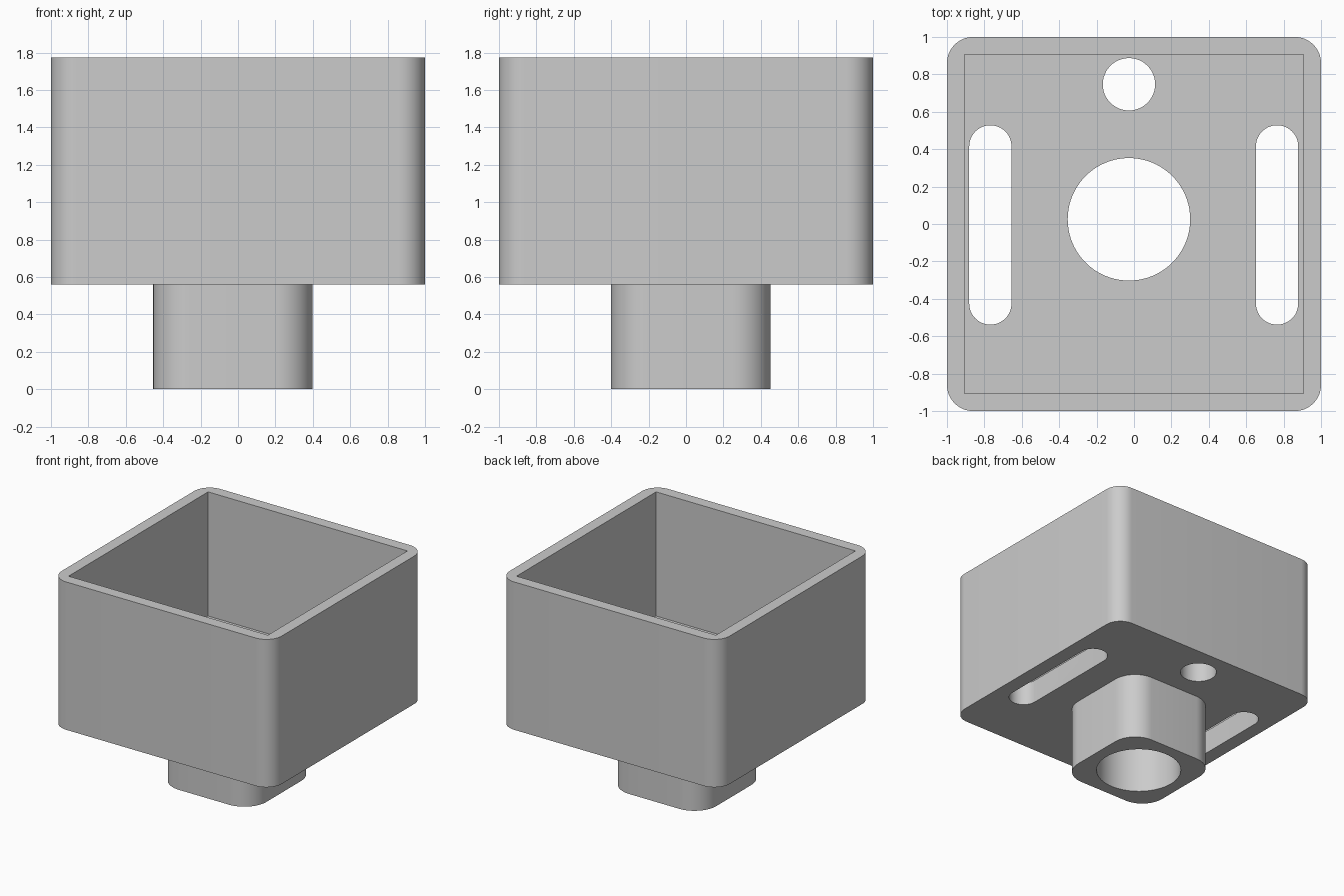
import bpy, bmesh
from math import cos, sin, pi, radians

cube = bpy.data.objects.get("Cube")
if cube:
    bpy.data.objects.remove(cube, do_unlink=True)

grey = bpy.data.materials.new("plain grey")
grey.use_nodes = True
colour = (0.6, 0.6, 0.6, 1)
grey.diffuse_color = colour
grey.node_tree.nodes["Principled BSDF"].inputs["Base Color"].default_value = colour


def prism(name, x, y, width, depth, radius, bottom, top, steps=12):
    """Upright prism with a rounded rectangle outline; radius 0 keeps sharp corners."""
    bm = bmesh.new()
    corners = [(1, 1), (-1, 1), (-1, -1), (1, -1)]
    verts = []
    for i, (sx, sy) in enumerate(corners):
        cx = x + sx * (width / 2 - radius)
        cy = y + sy * (depth / 2 - radius)
        for k in range(steps + 1):
            a = (i + k / steps) * pi / 2
            verts.append(bm.verts.new((cx + radius * cos(a), cy + radius * sin(a), bottom)))
    bm.faces.new(verts)
    bmesh.ops.remove_doubles(bm, verts=bm.verts[:], dist=0.0005)
    base = bm.faces[:]
    up = bmesh.ops.extrude_face_region(bm, geom=base, use_keep_orig=True)
    for v in up["geom"]:
        if isinstance(v, bmesh.types.BMVert):
            v.co.z = top
    bmesh.ops.recalc_face_normals(bm, faces=bm.faces[:])
    mesh = bpy.data.meshes.new(name)
    bm.to_mesh(mesh)
    bm.free()
    mesh.materials.append(grey)
    obj = bpy.data.objects.new(name, mesh)
    bpy.context.collection.objects.link(obj)
    return obj


def combine(target, tool, operation):
    """Apply a boolean with the tool, then discard the tool."""
    mod = target.modifiers.new(operation.lower(), "BOOLEAN")
    mod.operation = operation
    mod.solver = "EXACT"
    mod.object = tool
    tool.hide_render = True
    bpy.context.view_layer.objects.active = target
    bpy.ops.object.modifier_apply(modifier=mod.name)
    bpy.data.objects.remove(tool, do_unlink=True)


BASE, FLOOR, TOP = 0.56, 0.755, 1.775
HUB_X, HUB_Y = -0.027, 0.025

# Open box with rounded outer corners and a square cavity
box = prism("open_box", 0, 0, 2, 2, 0.14, BASE, TOP)
combine(box, prism("cavity", 0, 0, 1.812, 1.812, 0, FLOOR, TOP + 0.2), "DIFFERENCE")

# Rounded square socket under the floor
combine(box, prism("socket", HUB_X, HUB_Y, 0.853, 0.853, 0.2, 0, BASE + 0.1), "UNION")

# Main bore and small round hole
for y, d, steps in ((HUB_Y, 0.655, 20), (0.747, 0.28, 12)):
    combine(box, prism("bore", HUB_X, y, d, d, d / 2, -0.1, 1, steps), "DIFFERENCE")

# Long slots on both sides of the floor
for x in (-0.768, 0.765):
    combine(box, prism("slot", x, -0.005, 0.226, 1.066, 0.113, 0.3, 1), "DIFFERENCE")

bpy.ops.object.select_all(action="DESELECT")
box.select_set(True)
bpy.context.view_layer.objects.active = box
bpy.ops.object.shade_smooth_by_angle(angle=radians(30))
